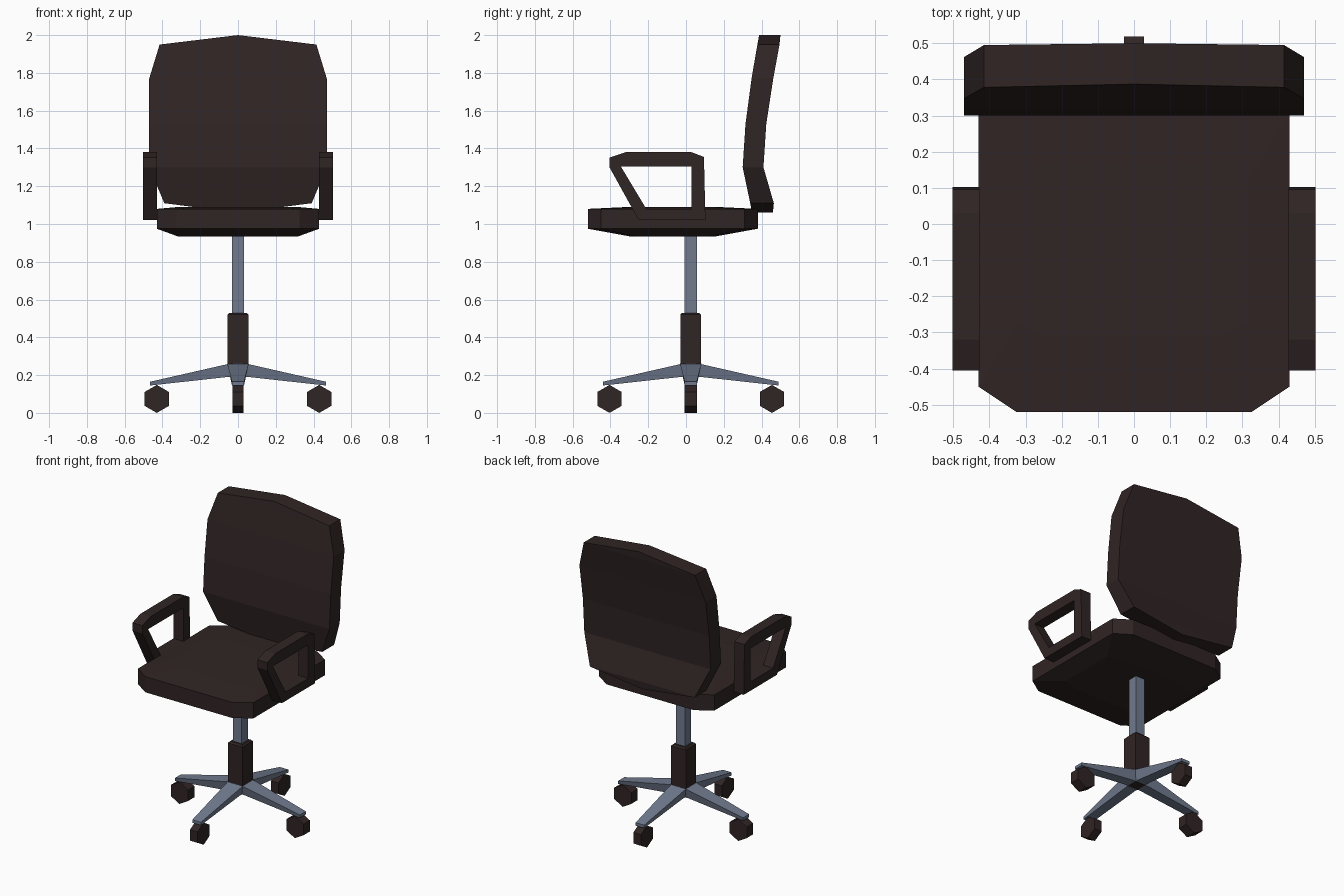
import bpy, bmesh, math

if "Cube" in bpy.data.objects:
    bpy.data.objects.remove(bpy.data.objects["Cube"])

CY = 0.025  # y centre of the swivel base


def material(name, rgb):
    m = bpy.data.materials.new(name)
    m.diffuse_color = (*rgb, 1)
    m.use_nodes = True
    m.node_tree.nodes["Principled BSDF"].inputs["Base Color"].default_value = m.diffuse_color
    return m


DARK = material("dark brown", (0.030, 0.018, 0.018))
STEEL = material("blue grey metal", (0.165, 0.198, 0.275))


def loft(name, rings, mat, closed=False):
    """Skin a list of equal-length vertex rings; cap the ends unless closed."""
    bm = bmesh.new()
    rows = [[bm.verts.new(p) for p in r] for r in rings]
    pairs = list(zip(rows, rows[1:]))
    if closed:
        pairs.append((rows[-1], rows[0]))
    else:
        bm.faces.new(rows[0])
        bm.faces.new(rows[-1])
    n = len(rows[0])
    for a, b in pairs:
        for i in range(n):
            j = (i + 1) % n
            bm.faces.new((a[i], a[j], b[j], b[i]))
    bmesh.ops.remove_doubles(bm, verts=bm.verts, dist=1e-4)
    bmesh.ops.recalc_face_normals(bm, faces=bm.faces)
    me = bpy.data.meshes.new(name)
    bm.to_mesh(me)
    bm.free()
    me.materials.append(mat)
    ob = bpy.data.objects.new(name, me)
    bpy.context.collection.objects.link(ob)
    return ob


def octagon(hx, hy, cx, cy, z, y0=-0.07):
    return [(x, y0 + y, z) for x, y in (
        (hx, -hy + cy), (hx, hy - cy), (hx - cx, hy), (-hx + cx, hy),
        (-hx, hy - cy), (-hx, -hy + cy), (-hx + cx, -hy), (hx - cx, -hy))]


def square(h, z):
    return [(-h, CY - h, z), (h, CY - h, z), (h, CY + h, z), (-h, CY + h, z)]


# seat cushion: tapered underside, slightly raised top
loft("seat", [octagon(0.32, 0.23, 0.08, 0.036, 0.935),
              octagon(0.43, 0.45, 0.105, 0.07, 0.975),
              octagon(0.43, 0.45, 0.105, 0.07, 1.08),
              octagon(0.32, 0.24, 0.08, 0.04, 1.09)], DARK)

# curved backrest: half width, front y, back y, height
BACK = [(0, 0.35, 0.46, 1.06), (0.39, 0.34, 0.465, 1.11), (0.47, 0.30, 0.41, 1.30),
        (0.47, 0.315, 0.425, 1.53), (0.47, 0.347, 0.462, 1.77),
        (0.415, 0.378, 0.495, 1.95), (0, 0.387, 0.50, 2.0)]
loft("backrest", [[(-w, f, z), (w, f, z), (w, b, z), (-w, b, z)]
                  for w, f, b, z in BACK], DARK)

# armrest frames
OUTER = [(-0.405, 1.30), (-0.405, 1.352), (-0.32, 1.38), (0.03, 1.38),
         (0.095, 1.355), (0.103, 1.02), (-0.25, 1.02)]
INNER = [(-0.345, 1.305)] * 3 + [(0.03, 1.305)] * 2 + [(0.03, 1.08), (-0.21, 1.08)]
for s, side in ((-1, "left"), (1, "right")):
    loft(side + "_armrest", [[(s * x, y, z) for y, z in loop] for x, loop in
         ((0.428, OUTER), (0.428, INNER), (0.502, INNER), (0.502, OUTER))],
         DARK, closed=True)

# gas lift post and its sleeve
loft("post", [square(0.033, 0.50), square(0.033, 0.95)], STEEL)
loft("post_sleeve", [square(0.036, 0.188), square(0.055, 0.26),
                     square(0.055, 0.52), square(0.045, 0.53)], DARK)

# four-star base: tapered legs with a hexagonal caster under each tip
for k in range(4):
    c, s = round(math.cos(k * math.pi / 2)), round(math.sin(k * math.pi / 2))

    def place(r, t, z):
        return (c * r - s * t, CY + s * r + c * t, z)

    def section(r, top, bottom, z1, z0):
        return [place(r, -top, z1), place(r, top, z1),
                place(r, bottom, z0), place(r, -bottom, z0)]

    loft(f"base_leg_{k + 1}", [section(0.0, 0.056, 0.036, 0.262, 0.19),
                               section(0.056, 0.056, 0.036, 0.258, 0.19),
                               section(0.465, 0.032, 0.032, 0.165, 0.145)], STEEL)
    half = 0.034 if k % 2 == 0 else 0.028
    loft(f"caster_{k + 1}",
         [[place(0.43 + 0.074 * math.sin(a * math.pi / 3), t,
                 0.074 + 0.074 * math.cos(a * math.pi / 3)) for a in range(6)]
          for t in (-half, half)], DARK)
